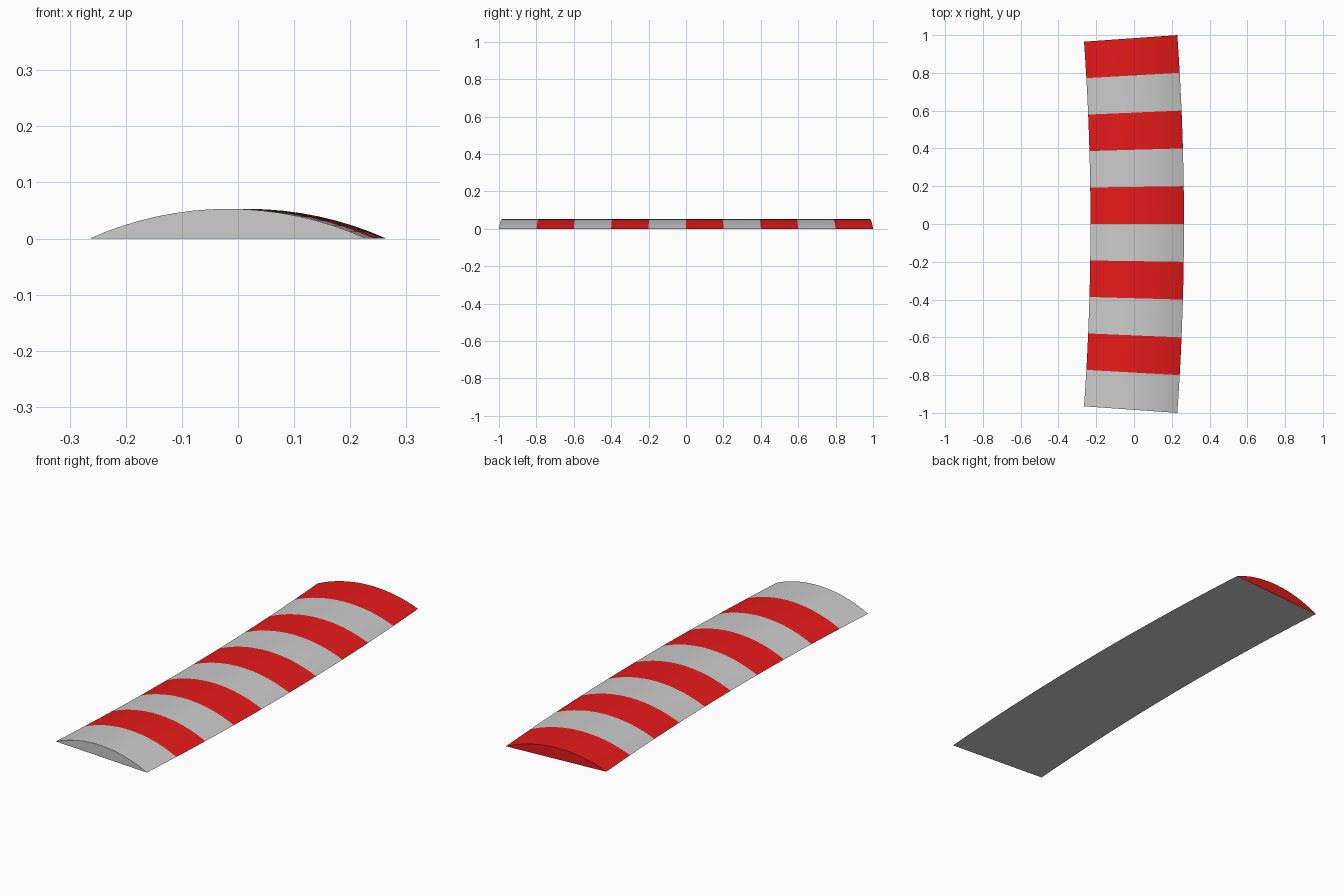
import bpy, bmesh, math

if "Cube" in bpy.data.objects:
    bpy.data.objects.remove(bpy.data.objects["Cube"])

R_OUT, WIDTH, HEIGHT = 14.2, 0.495, 0.053
HALF_ANGLE = math.asin(1.0 / R_OUT)
STRIPES, PER_STRIPE, ARC = 10, 4, 16
CENTRE_X = -R_OUT + 0.2645


def material(name, colour):
    m = bpy.data.materials.new(name)
    m.diffuse_color = colour
    m.use_nodes = True
    m.node_tree.nodes["Principled BSDF"].inputs["Base Color"].default_value = m.diffuse_color
    return m


# Domed cross-section: a shallow circular arc, from inner to outer edge
half = WIDTH / 2
rad = (half ** 2 + HEIGHT ** 2) / (2 * HEIGHT)
sweep = math.asin(half / rad)
profile = []
for i in range(ARC + 1):
    a = -sweep + 2 * sweep * i / ARC
    profile.append((R_OUT - half + rad * math.sin(a),
                    max(0.0, rad * math.cos(a) - rad + HEIGHT)))

# Sweep the section along the gently curved track edge
bm = bmesh.new()
steps = STRIPES * PER_STRIPE
rings = []
for s in range(steps + 1):
    t = -HALF_ANGLE + 2 * HALF_ANGLE * s / steps
    rings.append([bm.verts.new((CENTRE_X + r * math.cos(t), r * math.sin(t), z))
                  for r, z in profile])

# Striped top and flat grey underside
for s in range(steps):
    a, b = rings[s], rings[s + 1]
    for i in range(ARC):
        f = bm.faces.new((a[i], a[i + 1], b[i + 1], b[i]))
        f.material_index = (s // PER_STRIPE) % 2
        f.smooth = True
    bm.faces.new((a[0], b[0], b[-1], a[-1]))

# End caps take the colour of their stripe
bm.faces.new(rings[0])
bm.faces.new(rings[-1]).material_index = 1
bmesh.ops.recalc_face_normals(bm, faces=bm.faces)

mesh = bpy.data.meshes.new("striped_kerb")
bm.to_mesh(mesh)
bm.free()
mesh.materials.append(material("grey", (0.8, 0.8, 0.8, 1)))
mesh.materials.append(material("red", (0.8, 0.01, 0.01, 1)))
kerb = bpy.data.objects.new("striped_kerb", mesh)
bpy.context.collection.objects.link(kerb)

# Smooth dome with sharp rims
bpy.context.view_layer.objects.active = kerb
kerb.select_set(True)
bpy.ops.object.shade_smooth_by_angle(angle=math.radians(20))
